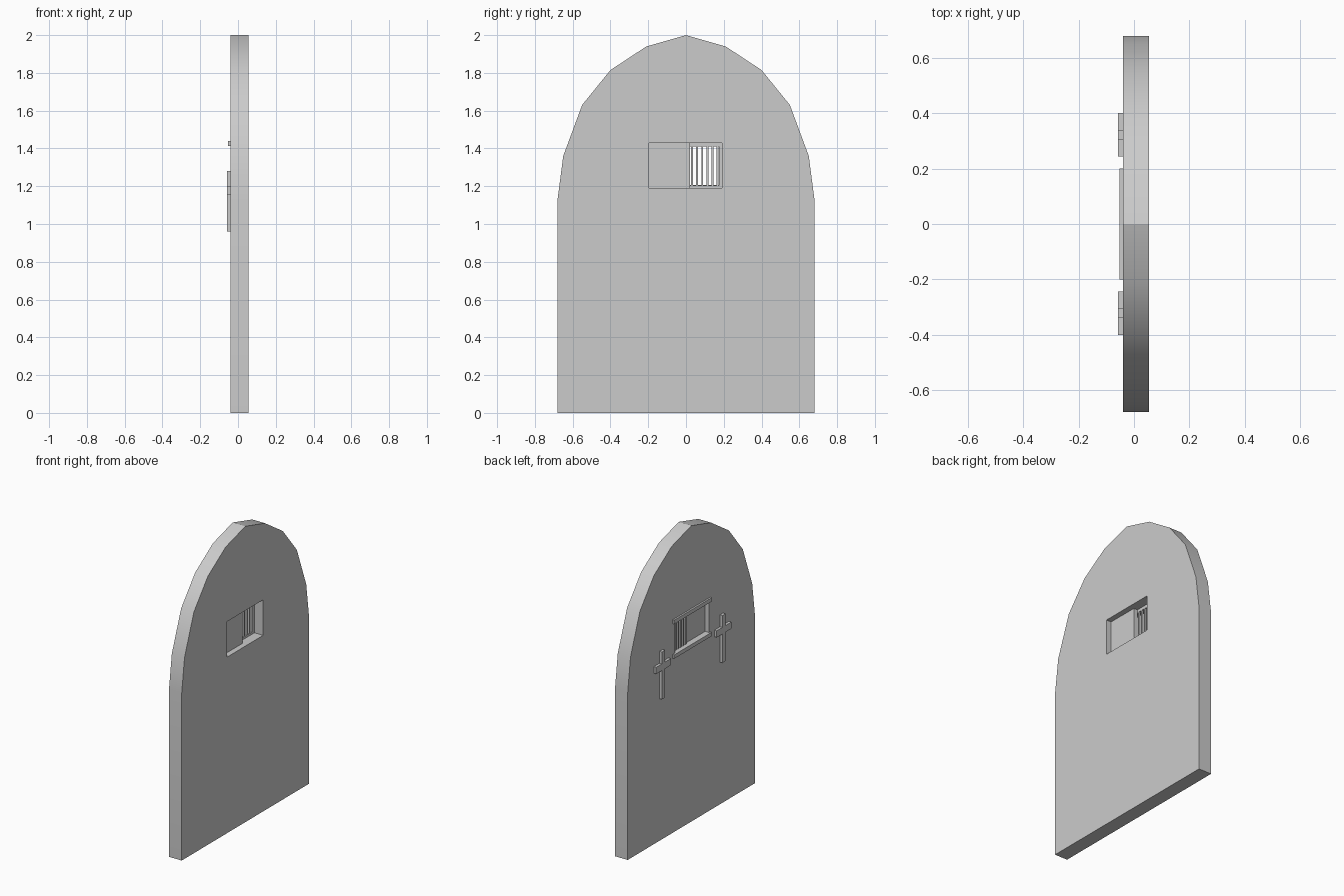
import bpy
import bmesh
import math

if "Cube" in bpy.data.objects:
    bpy.data.objects.remove(bpy.data.objects["Cube"], do_unlink=True)

# One stone grey for everything
grey = bpy.data.materials.new("stone grey")
grey.use_nodes = True
COLOUR = (0.6, 0.6, 0.6, 1)
grey.diffuse_color = COLOUR
grey.node_tree.nodes["Principled BSDF"].inputs["Base Color"].default_value = COLOUR


def prism(name, outline, x0, x1):
    """Extrude a (y, z) outline from x0 to x1."""
    bm = bmesh.new()
    face = bm.faces.new([bm.verts.new((x0, y, z)) for y, z in outline])
    ext = bmesh.ops.extrude_face_region(bm, geom=[face])
    moved = [g for g in ext["geom"] if isinstance(g, bmesh.types.BMVert)]
    bmesh.ops.translate(bm, verts=moved, vec=(x1 - x0, 0, 0))
    bmesh.ops.recalc_face_normals(bm, faces=bm.faces)
    mesh = bpy.data.meshes.new(name)
    bm.to_mesh(mesh)
    bm.free()
    mesh.materials.append(grey)
    obj = bpy.data.objects.new(name, mesh)
    bpy.context.collection.objects.link(obj)
    return obj


def box(name, x0, x1, y0, y1, z0, z1):
    return prism(name, [(y0, z0), (y1, z0), (y1, z1), (y0, z1)], x0, x1)


def select_only(obj):
    bpy.ops.object.select_all(action="DESELECT")
    obj.select_set(True)
    bpy.context.view_layer.objects.active = obj


def cut(obj, cutter):
    mod = obj.modifiers.new("cut", "BOOLEAN")
    mod.operation = "DIFFERENCE"
    mod.solver = "EXACT"
    mod.object = cutter
    select_only(obj)
    bpy.ops.object.modifier_apply(modifier=mod.name)
    bpy.data.objects.remove(cutter, do_unlink=True)


# Arched slab
BACK, FRONT = -0.04, 0.055
half = [(0.68, 0), (0.68, 1.13), (0.65, 1.36), (0.55, 1.63), (0.40, 1.815), (0.21, 1.94)]
arch = half + [(0, 2.0)] + [(-y, z) for y, z in reversed(half)]
slab = prism("door_slab", arch, BACK, FRONT)

# Stepped window: wide recess on one face, smaller opening right through
cut(slab, box("recess_cutter", -0.01, 0.1, -0.195, 0.19, 1.19, 1.43))
cut(slab, box("opening_cutter", -0.1, 0.1, -0.19, 0.175, 1.205, 1.41))
select_only(slab)
bpy.ops.object.shade_smooth_by_angle(angle=math.radians(30))

# Sliding shutter and window bars
box("shutter", -0.01, 0.018, -0.195, 0.02, 1.19, 1.43)
for i in range(6):
    y = 0.032 + i * 0.027
    box(f"window_bar_{i + 1}", -0.022, -0.01, y - 0.005, y + 0.005, 1.2, 1.415)

# Shutter rails
for name, z in (("upper_rail", 1.427), ("lower_rail", 1.193)):
    box(name, -0.052, BACK, -0.2, 0.2, z - 0.013, z + 0.013)

# Pair of raised crosses
post, arm = 0.017, 0.078
half_cross = [(post, 0.96), (post, 1.155), (arm, 1.155), (arm, 1.2), (post, 1.2), (post, 1.28)]
cross = half_cross + [(-y, z) for y, z in reversed(half_cross)]
for side, centre in (("rear", 0.323), ("front", -0.323)):
    prism(f"{side}_cross", [(y + centre, z) for y, z in cross], -0.058, BACK)
